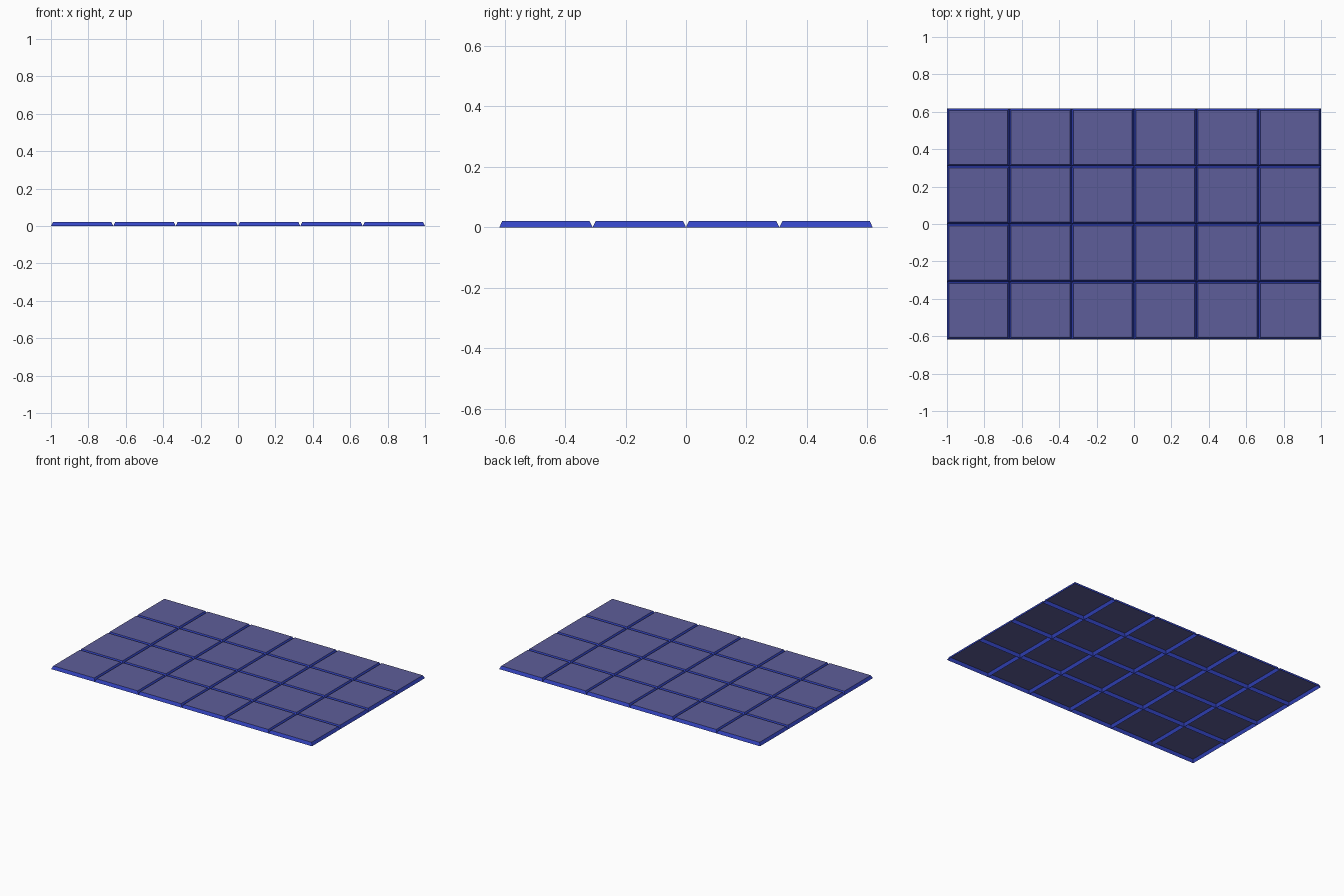
import bpy, bmesh

if "Cube" in bpy.data.objects:
    bpy.data.objects.remove(bpy.data.objects["Cube"])

COLS, ROWS = 6, 4
W, D, H = 2.0 / COLS, 1.236 / ROWS, 0.021
BEVEL = 0.01


def material(name, color):
    m = bpy.data.materials.new(name)
    m.diffuse_color = color
    m.use_nodes = True
    m.node_tree.nodes["Principled BSDF"].inputs["Base Color"].default_value = m.diffuse_color
    return m


# One tile: open-bottomed shell with sloped rim and flat glass top
mesh = bpy.data.meshes.new("panel_tiles")
mesh.materials.append(material("rim_blue", (0.035, 0.06, 0.55, 1)))
mesh.materials.append(material("cell_glass", (0.11, 0.11, 0.32, 1)))
bm = bmesh.new()


def ring(inset, z):
    x, y = W / 2 - inset, D / 2 - inset
    return [bm.verts.new((sx * x, sy * y, z))
            for sx, sy in ((-1, -1), (1, -1), (1, 1), (-1, 1))]


low, high = ring(0, 0), ring(BEVEL, H)
for i in range(4):
    j = (i + 1) % 4
    bm.faces.new((low[i], low[j], high[j], high[i]))
bm.faces.new(high).material_index = 1
bm.to_mesh(mesh)
bm.free()

# Grid of tiles
tiles = bpy.data.objects.new("panel_tiles", mesh)
tiles.location = (-1 + W / 2, -D * (ROWS - 1) / 2, 0)
bpy.context.collection.objects.link(tiles)
for name, count, step in (("columns", COLS, (W, 0, 0)), ("rows", ROWS, (0, D, 0))):
    arr = tiles.modifiers.new(name, 'ARRAY')
    arr.count = count
    arr.use_relative_offset = False
    arr.use_constant_offset = True
    arr.constant_offset_displace = step
